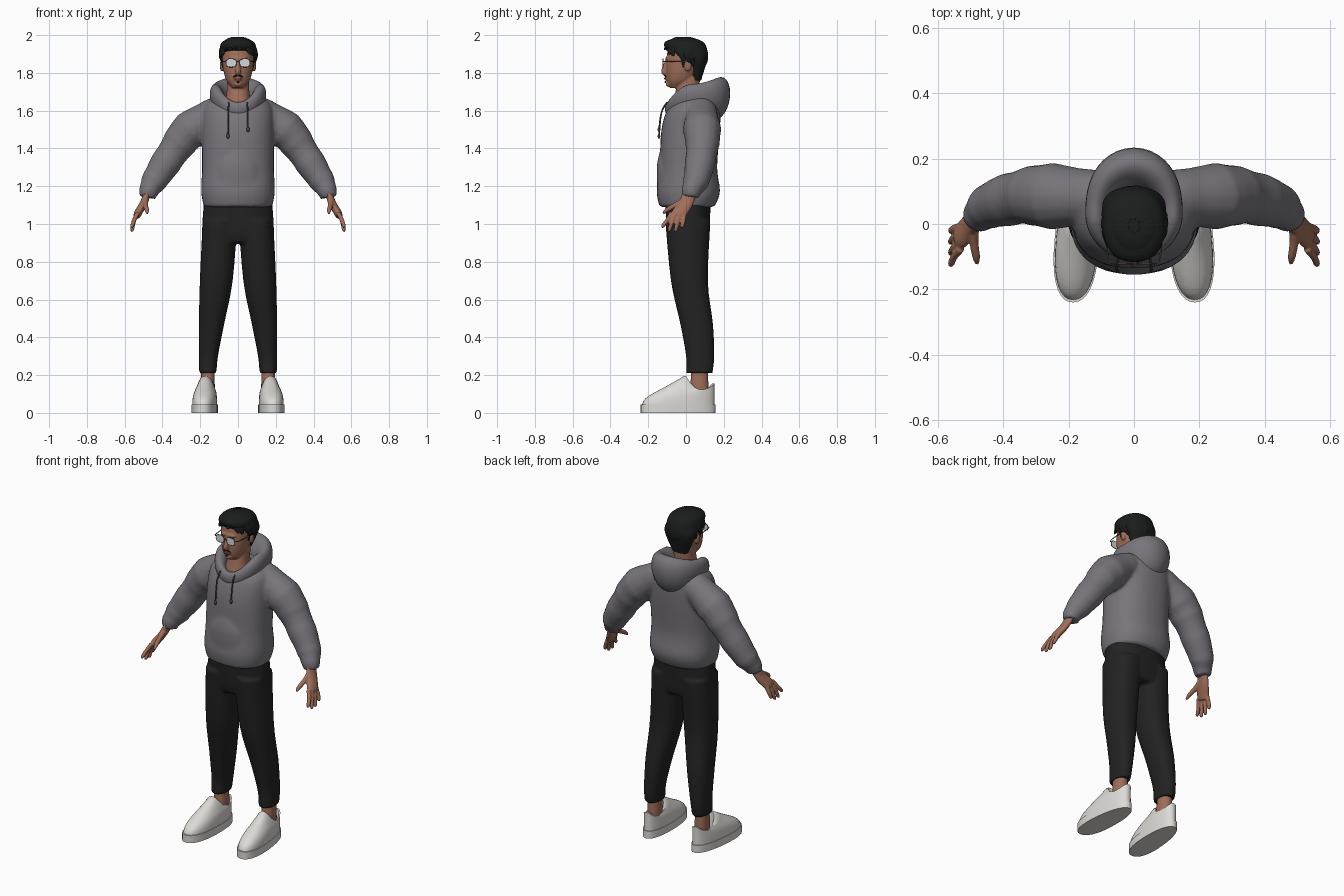
import bpy, bmesh, math, random
from mathutils import Vector

random.seed(4)
cube = bpy.data.objects.get("Cube")
if cube:
    bpy.data.objects.remove(cube, do_unlink=True)


def mat(name, *rgb):
    m = bpy.data.materials.new(name)
    m.use_nodes = True
    m.diffuse_color = (*rgb, 1)
    shader = next(n for n in m.node_tree.nodes if n.type == 'BSDF_PRINCIPLED')
    shader.inputs["Base Color"].default_value = (*rgb, 1)
    return m


GREY = mat("hoodie grey", .19, .18, .2)
CORD = mat("cord dark grey", .07, .07, .08)
SKIN = mat("warm skin", .35, .155, .1)
HAIR = mat("hair black", .011, .012, .012)
CLOTH = mat("trouser black", .016, .016, .016)
SHOE = mat("shoe white", .72, .7, .67)
LENS = mat("lens pale grey", .65, .69, .69)
FRAME = mat("glasses frame", .12, .1, .09)
LIP = mat("lip brown", .2, .07, .05)
SIDES = (("left", 1), ("right", -1))


def flow(rows, steps=4):
    """Smooth curve through a few key rows."""
    keys = [Vector(r) for r in rows]
    keys = [keys[0], *keys, keys[-1]]
    out = []
    for a, b, c, d in zip(keys, keys[1:], keys[2:], keys[3:]):
        for k in range(steps):
            t = k / steps
            bend = a - b * 2.5 + c * 2 - d / 2
            out.append(b + (c - a) * (t / 2) + bend * t * t + ((b - c) * 1.5 + (d - a) / 2) * t ** 3)
    return out + [keys[-1]]


def oval(n, power=2.0):
    """Unit superellipse points."""
    for i in range(n):
        c, s = math.cos(math.tau * i / n), math.sin(math.tau * i / n)
        yield math.copysign(abs(c) ** (2 / power), c), math.copysign(abs(s) ** (2 / power), s)


def stitch(bm, rings, closed=False):
    """Bridge point rings into a capped or endless skin."""
    loops = [[bm.verts.new(p) for p in ring] for ring in rings]
    if closed:
        loops.append(loops[0])
    else:
        bm.faces.new(loops[0])
        bm.faces.new(loops[-1])
    for low, high in zip(loops, loops[1:]):
        for i in range(len(low)):
            bm.faces.new((low[i - 1], low[i], high[i], high[i - 1]))


def slabs(bm, rows, side=1):
    """Level sections: height, half width, front, back, optional centre x."""
    rings = []
    for row in flow(rows):
        z, half, front, back, mid = (*row, 0)[:5]
        rings.append([(side * (mid + half * u), (front + back + (back - front) * v) / 2, z)
                      for u, v in oval(32, 2.3)])
    stitch(bm, rings)


def tube(bm, rows, side=1, flat=1.0, hub=None, fold=0.0):
    """Sections square to a path: x, y, z, radius; flat stretches the depth."""
    rows = flow(rows)
    path = [Vector(r[:3]) for r in rows]
    rings = []
    for i, p in enumerate(path):
        along = (path[min(i + 1, len(path) - 1)] - path[max(i - 1, 0)]).normalized()
        deep = p - Vector(hub) if hub else Vector((0, 1, 0))
        deep = (deep - along * deep.dot(along)).normalized()
        across = deep.cross(along)
        size = rows[i][3] * (1 + fold * math.sin(2 * i))
        ring = [p + (across * u + deep * v * flat) * size for u, v in oval(16)]
        rings.append([(side * q.x, q.y, q.z) for q in ring])
    stitch(bm, rings)


def ball(bm, centre, size):
    for v in bmesh.ops.create_uvsphere(bm, u_segments=16, v_segments=10, radius=1)["verts"]:
        v.co = Vector(centre) + Vector(size) * v.co


def finish(bm, name, material, voxel=0.0):
    """Make the object; voxel fuses overlapping pieces into one skin."""
    bmesh.ops.recalc_face_normals(bm, faces=bm.faces)
    mesh = bpy.data.meshes.new(name)
    bm.to_mesh(mesh)
    bm.free()
    mesh.materials.append(material)
    mesh.shade_smooth()
    mesh.set_sharp_from_angle(angle=math.radians(50))
    ob = bpy.data.objects.new(name, mesh)
    bpy.context.collection.objects.link(ob)
    if voxel:
        fuse = ob.modifiers.new("fuse", 'REMESH')
        fuse.mode, fuse.voxel_size, fuse.use_smooth_shade = 'VOXEL', voxel, True
        soften = ob.modifiers.new("soften", 'SMOOTH')
        soften.factor, soften.iterations = .5, 3


# Hoodie body, pocket and sleeves
bm = bmesh.new()
slabs(bm, [(1.09, .18, -.14, .15), (1.17, .195, -.155, .18), (1.3, .19, -.14, .165),
           (1.5, .19, -.13, .18), (1.62, .18, -.09, .18), (1.68, .12, -.01, .15)])
slabs(bm, [(1.16, .13, -.15, 0), (1.3, .12, -.155, 0), (1.38, .08, -.14, 0)])
for _, s in SIDES:
    tube(bm, [(.1, .08, 1.6, .08), (.25, .085, 1.5, .1), (.33, .085, 1.4, .086), (.43, .06, 1.25, .073),
              (.47, .03, 1.18, .054), (.48, .025, 1.14, .045)], s, fold=.03)
finish(bm, "hoodie", GREY, .011)

# Hood: a leaning oval section swept around the neck (reach, height, half sizes)
front, flank, back = (Vector(v) for v in ((.113, 1.6, .027, .045), (.11, 1.67, .038, .07),
                                          (.14, 1.665, .062, .113)))
bm = bmesh.new()
rings = []
for turn, facing in oval(48):
    reach, height, thick, tall = flank.lerp(back if facing > 0 else front, facing ** 2)
    ring = [(reach + thick * (u + v / 4), height + tall * v) for u, v in oval(24)]
    rings.append([(turn * r, .03 + facing * r, z) for r, z in ring])
stitch(bm, rings, closed=True)
finish(bm, "hood", GREY)

# Drawstrings with end knots
for (name, s), end in zip(SIDES, (1.5, 1.465)):
    bm = bmesh.new()
    tube(bm, [(.048, -.1, 1.645, .004), (.052, -.13, 1.59, .004), (.053, -.143, end, .004)], s)
    ball(bm, (s * .053, -.143, end), (.008, .007, .014))
    finish(bm, name + "_drawstring", CORD)

# Trousers
bm = bmesh.new()
slabs(bm, [(.9, .16, -.085, .11), (.95, .19, -.1, .125), (1.13, .18, -.11, .13)])
for _, s in SIDES:
    slabs(bm, [(.21, .046, 0, .14, .16), (.3, .05, 0, .15, .156), (.47, .067, -.03, .143, .14),
               (.7, .087, -.08, .116, .115), (1.02, .092, -.11, .13, .095)], s)
finish(bm, "trousers", CLOTH, .01)


def shoe_ring(side, z, front, back, half, dip=0.0):
    """Toed-out footprint; dip lowers the middle of the collar."""
    ring = []
    for u, v in oval(36, 2.3):
        y = (front + back + (back - front) * v) / 2
        ring.append((side * (.172 - .06 * y + half * u * (1 - v / 10)), y, z + dip * (.05 * v - .02) * v))
    return ring


# Ankles, soles and uppers
for name, s in SIDES:
    bm = bmesh.new()
    slabs(bm, [(.09, .038, .02, .12, .16), (.26, .035, .03, .115, .16)], s)
    finish(bm, name + "_ankle", SKIN)
    bm = bmesh.new()
    stitch(bm, [shoe_ring(s, z, -.24, .156, .068) for z in (0, .045)])
    finish(bm, name + "_shoe_sole", SHOE)
    bm = bmesh.new()
    rings = []
    for k in range(9):
        rise, run = math.sin(math.pi * k / 16), math.cos(math.pi * k / 16)
        rings.append(shoe_ring(s, .045 + .08 * rise, -.012 - .22 * run, .15, .046 + .018 * run, (1 - run) ** 2))
    rings += [shoe_ring(s, .125, 0, .138, .038, 1), shoe_ring(s, .1, .01, .125, .034)]
    stitch(bm, rings)
    finish(bm, name + "_shoe_upper", SHOE)

# Hands
for name, s in SIDES:
    bm = bmesh.new()
    tube(bm, [(.47, .027, 1.19, .02), (.5, 0, 1.11, .02), (.528, -.035, 1.06, .021),
              (.537, -.044, 1.04, .018)], s, flat=1.9)
    for k in range(4):
        root, tip, low = -.076 + .023 * k, -.122 + .034 * k, .95 + .02 * abs(k - 1.5)
        tube(bm, [(.53, root, 1.06, .012), (.55, (root + tip) / 2, 1.02, .0115),
                  (.56, tip, low + .01, .01), (.56, tip, low, .005)], s)
    tube(bm, [(.49, -.01, 1.125, .017), (.49, -.055, 1.1, .014), (.483, -.1, 1.075, .012),
              (.48, -.122, 1.055, .006)], s)
    finish(bm, name + "_hand", SKIN, .0045)

# Head with neck, nose, brow, chin and ears
bm = bmesh.new()
slabs(bm, [(1.72, .03, -.085, -.02), (1.765, .064, -.1, .04), (1.85, .082, -.104, .09),
           (1.95, .076, -.09, .085), (1.975, .045, -.05, .05)])
slabs(bm, [(1.58, .085, -.085, .08), (1.68, .062, -.06, .07), (1.78, .058, -.04, .075)])
tube(bm, [(0, -.098, 1.87, .009), (0, -.118, 1.81, .014), (0, -.108, 1.795, .012)])
ball(bm, (0, -.097, 1.876), (.05, .013, .01))
ball(bm, (0, -.093, 1.74), (.02, .014, .014))
ball(bm, (0, -.1, 1.772), (.024, .012, .016))
for _, s in SIDES:
    ball(bm, (s * .086, .01, 1.838), (.011, .019, .031))
finish(bm, "head", SKIN, .005)

# Lips, moustache and chin tuft
bm = bmesh.new()
ball(bm, (0, -.112, 1.77), (.02, .004, .006))
finish(bm, "lips", LIP)
bm = bmesh.new()
for _, s in SIDES:
    tube(bm, [(0, -.113, 1.786, .003), (.014, -.111, 1.784, .004), (.026, -.104, 1.776, .002)], s)
ball(bm, (0, -.109, 1.752), (.008, .004, .005))
finish(bm, "facial_hair", HAIR)

# Glasses: lens, rim, temple and half of the bridge on each side
for name, s in SIDES:
    lens, rim = bmesh.new(), bmesh.new()
    outline = list(oval(28, 2.6))
    stitch(lens, [[(s * .036 + .027 * u, y, 1.853 + .022 * v) for u, v in outline] for y in (-.123, -.12)])
    finish(lens, name + "_lens", LENS)
    stitch(rim, [[(s * .036 + (.027 + .002 * a) * u, -.1215 + .0025 * b, 1.853 + (.022 + .002 * a) * v)
                  for a, b in oval(6)] for u, v in outline], closed=True)
    tube(rim, [(.063, -.12, 1.86, .0025), (.08, -.1, 1.86, .0025), (.09, .02, 1.86, .0025)], s, hub=(0, 0, 0))
    tube(rim, [(0, -.123, 1.86, .002), (.01, -.121, 1.858, .002)], s)
    finish(rim, name + "_glasses_frame", FRAME)

# Hair: a cap, overlapping swept locks and sideburns
bm = bmesh.new()
slabs(bm, [(1.76, .05, .03, .08), (1.87, .094, 0, .112), (1.92, .097, -.1, .113),
           (1.965, .083, -.11, .09), (1.99, .02, -.03, .02)])
hub = Vector((0, -.005, 1.885))
for i in range(22):
    around = math.tau * i / 22 + random.uniform(-.1, .1)
    fore = -math.sin(around)
    end = 24 if fore > .75 else 5 if fore > .1 else 42 * min(fore, 0) - 8
    end += random.uniform(-5, 4)
    lock = []
    for k in range(5):
        f = k / 4
        up, turn = math.radians(80 + (end - 80) * f), around + .45 * (f - 1)
        spot = Vector((.096 * math.cos(turn), .112 * math.sin(turn) * (1 + .06 * max(fore, 0) * f), 0))
        spot = hub + spot * math.cos(up) + Vector((0, 0, .103 * math.sin(up)))
        lock.append((*spot, .004 + .023 * math.sin(math.pi * (.1 + .85 * f))))
    tube(bm, lock, flat=.45, hub=hub)
for _, s in SIDES:
    tube(bm, [(.086, -.015, 1.91, .016), (.085, -.014, 1.87, .012), (.081, -.012, 1.83, .005)],
         s, flat=.5, hub=hub)
finish(bm, "hair", HAIR)
